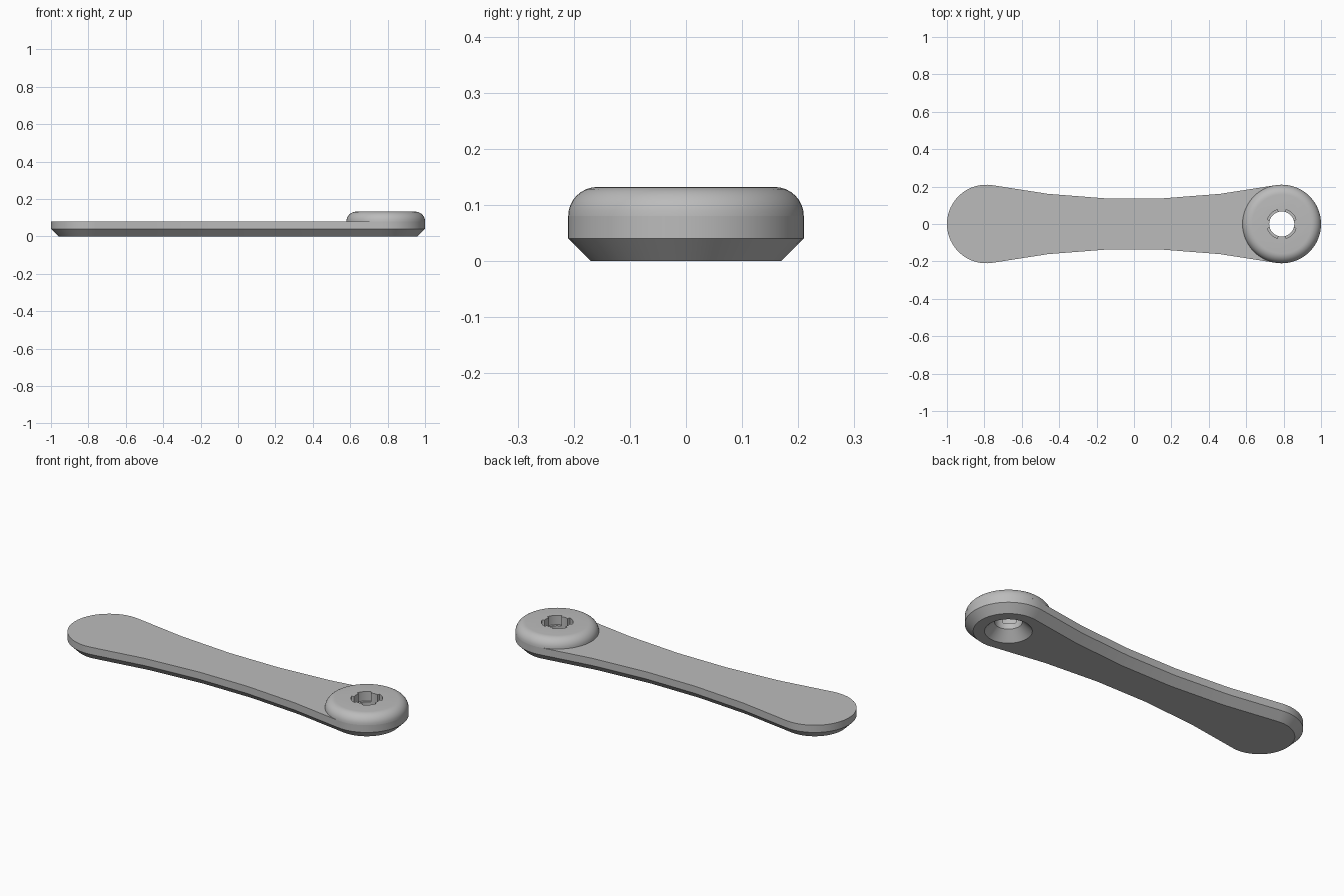
import bpy, bmesh, math

if "Cube" in bpy.data.objects:
    bpy.data.objects.remove(bpy.data.objects["Cube"], do_unlink=True)

metal = bpy.data.materials.new("plain grey")
metal.use_nodes = True
GREY = (0.5, 0.5, 0.5, 1)
metal.diffuse_color = GREY
metal.node_tree.nodes["Principled BSDF"].inputs["Base Color"].default_value = GREY

END_X, END_R = 0.79, 0.21
BAR_TOP, BOSS_TOP, CHAMFER = 0.08, 0.132, 0.04
HOLE_R, NOTCH_R = 0.067, 0.08


def loft(name, rings):
    """Closed solid through rings that all have the same number of points."""
    bm = bmesh.new()
    loops = [[bm.verts.new(p) for p in ring] for ring in rings]
    n = len(loops[0])
    for low, high in zip(loops, loops[1:]):
        for i in range(n):
            j = (i + 1) % n
            bm.faces.new((low[i], low[j], high[j], high[i]))
    bm.faces.new(loops[0][::-1])
    bm.faces.new(loops[-1])
    bmesh.ops.recalc_face_normals(bm, faces=bm.faces)
    mesh = bpy.data.meshes.new(name)
    bm.to_mesh(mesh)
    bm.free()
    mesh.materials.append(metal)
    obj = bpy.data.objects.new(name, mesh)
    bpy.context.collection.objects.link(obj)
    return obj


def circle(r, z, n=64):
    return [(END_X + r * math.cos(math.tau * i / n),
             r * math.sin(math.tau * i / n), z) for i in range(n)]


def bar_outline(inset, z):
    """Rounded ends joined by gently waisted sides."""
    right = []
    for i in range(33):
        a = math.radians(-98 + 196 * i / 32)
        r = END_R - inset
        right.append((END_X + r * math.cos(a), r * math.sin(a), z))
    side = [(x, 0.134 + 0.128 * x * x - inset, z) for x in (0.46, 0.15, -0.15, -0.46)]
    half = right + side
    return half + [(-x, -y, z) for x, y, z in half]


def notched_circle(z):
    """Bore outline with four wider arcs on the diagonals."""
    points = []
    for quarter in range(4):
        mid = 45 + 90 * quarter
        for r, start, end in ((NOTCH_R, -28, 28), (HOLE_R, 28, 62)):
            for i in range(9):
                a = math.radians(mid + start + (end - start) * i / 8)
                points.append((END_X + r * math.cos(a), r * math.sin(a), z))
    return points


def cut(obj, cutter):
    cutter.hide_render = True
    mod = obj.modifiers.new("hole", "BOOLEAN")
    mod.operation = "DIFFERENCE"
    mod.solver = "EXACT"
    mod.object = cutter
    bpy.context.view_layer.objects.active = obj
    bpy.ops.object.modifier_apply(modifier=mod.name)
    bpy.data.objects.remove(cutter, do_unlink=True)


# Flat handle with a chamfered underside
handle = loft("handle", [bar_outline(CHAMFER, 0), bar_outline(0, CHAMFER),
                         bar_outline(0, BAR_TOP)])

# Round boss with a rolled top edge
fillet = BOSS_TOP - BAR_TOP
boss_rings = [circle(END_R, BAR_TOP)]
for k in range(1, 9):
    a = math.pi / 2 * k / 8
    boss_rings.append(circle(END_R - fillet + fillet * math.cos(a),
                             BAR_TOP + fillet * math.sin(a)))
boss = loft("boss", boss_rings)

# Countersunk bore through the handle, notched socket through the boss
cut(handle, loft("bore_cutter", [circle(0.125, -0.01), circle(HOLE_R, 0.05),
                                 circle(HOLE_R, 0.2)]))
cut(boss, loft("socket_cutter", [notched_circle(0.05), notched_circle(0.2)]))

# Smooth curves, crisp edges
for obj in (handle, boss):
    bpy.ops.object.select_all(action="DESELECT")
    obj.select_set(True)
    bpy.context.view_layer.objects.active = obj
    bpy.ops.object.shade_smooth_by_angle(angle=math.radians(30))
